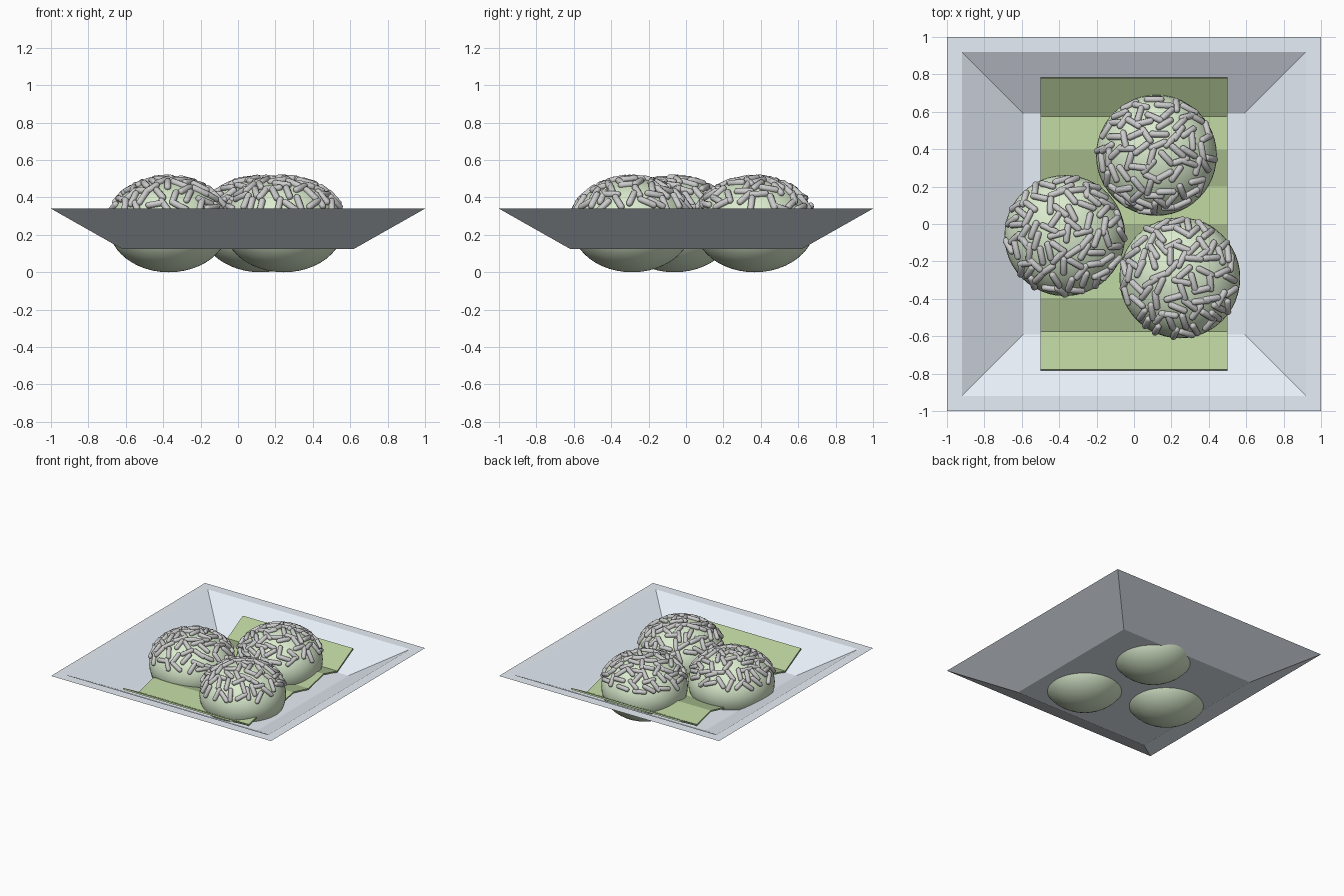
import bpy, bmesh, math, random
from mathutils import Vector, Matrix

if "Cube" in bpy.data.objects:
    bpy.data.objects.remove(bpy.data.objects["Cube"])

random.seed(4)


def material(name, rgb):
    m = bpy.data.materials.new(name)
    m.diffuse_color = (*rgb, 1)
    m.use_nodes = True
    m.node_tree.nodes["Principled BSDF"].inputs["Base Color"].default_value = m.diffuse_color
    return m


def make_object(name, bm, mat=None, smooth=None):
    bmesh.ops.recalc_face_normals(bm, faces=bm.faces)
    me = bpy.data.meshes.new(name)
    bm.to_mesh(me)
    bm.free()
    ob = bpy.data.objects.new(name, me)
    bpy.context.collection.objects.link(ob)
    if mat:
        me.materials.append(mat)
    if smooth:
        bpy.ops.object.select_all(action='DESELECT')
        ob.select_set(True)
        bpy.context.view_layer.objects.active = ob
        bpy.ops.object.shade_smooth_by_angle(angle=math.radians(smooth))
    return ob


plate_mat = material("plate_blue", (0.80, 0.86, 0.93))
leaf_mat = material("leaf_green", (0.46, 0.60, 0.32))
dough_mat = material("dough_green", (0.71, 0.84, 0.62))

# Square plate: stacked square outlines (half width, height), outside then inside
bm = bmesh.new()
loops = []
for h, z in [(0.62, 0.125), (1.0, 0.34), (0.92, 0.34), (0.59, 0.16)]:
    loops.append([bm.verts.new((sx * h, sy * h, z))
                  for sx, sy in [(-1, -1), (1, -1), (1, 1), (-1, 1)]])
for a, b in zip(loops, loops[1:]):
    for i in range(4):
        j = (i + 1) % 4
        bm.faces.new((a[i], a[j], b[j], b[i]))
bm.faces.new(loops[0])
bm.faces.new(loops[-1])
make_object("plate", bm, plate_mat)

# Pleated leaf lying in the plate
bm = bmesh.new()
half = [(0.78, 0.285), (0.575, 0.175), (0.395, 0.22), (0.2, 0.175)]
profile = [(-y, z) for y, z in half] + [(0, 0.22)] + [(y, z) for y, z in reversed(half)]
rows = [[bm.verts.new((x, y, z)) for x in (-0.5, 0.5)] for y, z in profile]
for a, b in zip(rows, rows[1:]):
    bm.faces.new((a[0], a[1], b[1], b[0]))
leaf = make_object("leaf", bm, leaf_mat)
solid = leaf.modifiers.new("thickness", 'SOLIDIFY')
solid.thickness = 0.012
solid.offset = 0

# Round dumplings, each with a scatter of grains on its upper half
RADIUS, HALF_H = 0.323, 0.25
GRAIN_R, GRAIN_LEN = 0.018, 0.11


def add_grain(bm, pos, normal):
    """Capsule lying along a random tangent of the surface."""
    spin = Vector((random.uniform(-1, 1), random.uniform(-1, 1), random.uniform(-1, 1)))
    along = (spin - normal * spin.dot(normal)).normalized()
    side = normal.cross(along)
    frame = Matrix((side, normal, along)).transposed().to_4x4()
    verts = bmesh.ops.create_uvsphere(bm, u_segments=10, v_segments=7, radius=GRAIN_R)["verts"]
    stretch = GRAIN_LEN / 2 - GRAIN_R
    for v in verts:
        v.co.z += math.copysign(stretch, v.co.z)
    bmesh.ops.transform(bm, matrix=Matrix.Translation(pos) @ frame, verts=verts)


centres = {"left": (-0.37, -0.062), "back": (0.12, 0.367), "front": (0.245, -0.288)}
for label, (cx, cy) in centres.items():
    bm = bmesh.new()
    bmesh.ops.create_uvsphere(bm, u_segments=48, v_segments=24, radius=1)
    bmesh.ops.transform(bm, verts=bm.verts,
                        matrix=Matrix.Translation((cx, cy, HALF_H))
                        @ Matrix.Diagonal((RADIUS, RADIUS, HALF_H, 1)))
    make_object(label + "_dumpling", bm, dough_mat, 60)

    bm = bmesh.new()
    placed = []
    for _ in range(4000):
        if len(placed) >= 78:
            break
        t = random.uniform(0.36, 1)
        a = random.uniform(0, math.tau)
        r = math.sqrt(1 - t * t)
        p = Vector((RADIUS * r * math.cos(a), RADIUS * r * math.sin(a), HALF_H * t))
        if any((p - q).length < 0.05 for q in placed):
            continue
        placed.append(p)
        n = Vector((p.x / RADIUS ** 2, p.y / RADIUS ** 2, p.z / HALF_H ** 2)).normalized()
        add_grain(bm, p + n * 0.004 + Vector((cx, cy, HALF_H)), n)
    make_object(label + "_grains", bm, None, 60)
